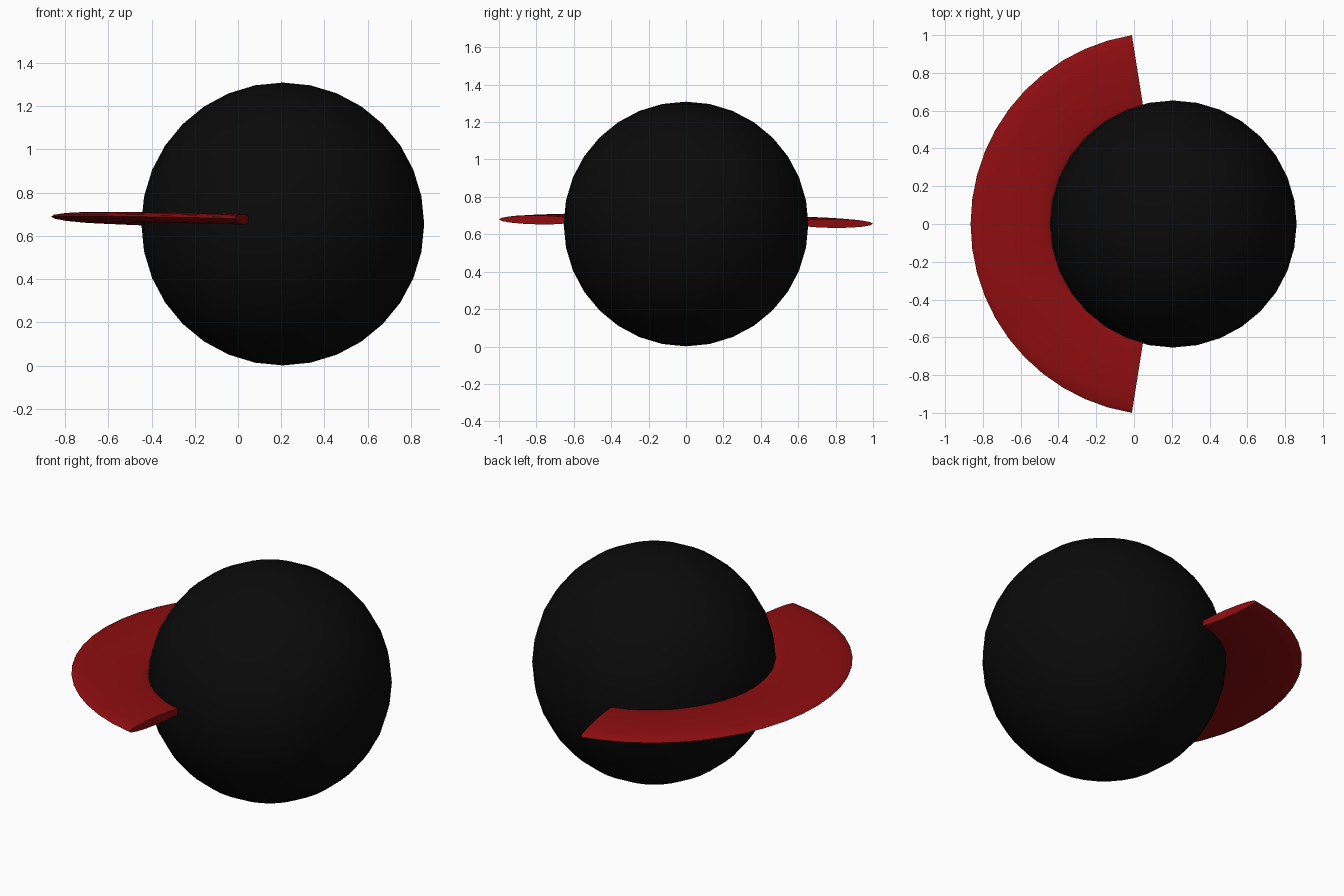
import bpy, bmesh, math
from mathutils import Vector

if "Cube" in bpy.data.objects:
    bpy.data.objects.remove(bpy.data.objects["Cube"])


def material(name, rgb):
    m = bpy.data.materials.new(name)
    m.diffuse_color = (*rgb, 1)
    m.use_nodes = True
    m.node_tree.nodes["Principled BSDF"].inputs["Base Color"].default_value = m.diffuse_color
    return m


black = material("matte black", (0.003, 0.003, 0.003))
red = material("deep red", (0.27, 0.004, 0.005))

# Black ball
bpy.ops.mesh.primitive_uv_sphere_add(segments=32, ring_count=16, radius=0.654,
                                     location=(0.207, 0, 0.655))
ball = bpy.context.object
ball.name = "ball"
ball.data.materials.append(black)
bpy.ops.object.shade_smooth()

# Red half ring: flattened lens section swept round an arc, slightly tilted
CX, R_OUT, R_IN, HALF_THICK = 0.147, 1.012, 0.585, 0.024
SPAN, STEPS, SIDES = math.radians(81), 22, 16
r_mid, r_half = (R_OUT + R_IN) / 2, (R_OUT - R_IN) / 2

bm = bmesh.new()
rings = []
for i in range(STEPS + 1):
    a = math.pi - SPAN + 2 * SPAN * i / STEPS
    ring = []
    for j in range(SIDES):
        t = 2 * math.pi * j / SIDES
        r = r_mid + r_half * math.cos(t)
        x, y = CX + r * math.cos(a), r * math.sin(a)
        z = 0.668 - 0.025 * x - 0.012 * y + HALF_THICK * math.sin(t)
        ring.append(bm.verts.new(Vector((x, y, z))))
    rings.append(ring)
for p, q in zip(rings, rings[1:]):
    for j in range(SIDES):
        k = (j + 1) % SIDES
        bm.faces.new((p[j], p[k], q[k], q[j]))
bm.faces.new(rings[0])
bm.faces.new(rings[-1][::-1])
bmesh.ops.recalc_face_normals(bm, faces=bm.faces)

mesh = bpy.data.meshes.new("half_ring")
bm.to_mesh(mesh)
bm.free()
mesh.materials.append(red)
half_ring = bpy.data.objects.new("half_ring", mesh)
bpy.context.collection.objects.link(half_ring)
bpy.ops.object.select_all(action='DESELECT')
half_ring.select_set(True)
bpy.context.view_layer.objects.active = half_ring
bpy.ops.object.shade_smooth_by_angle(angle=math.radians(40))
